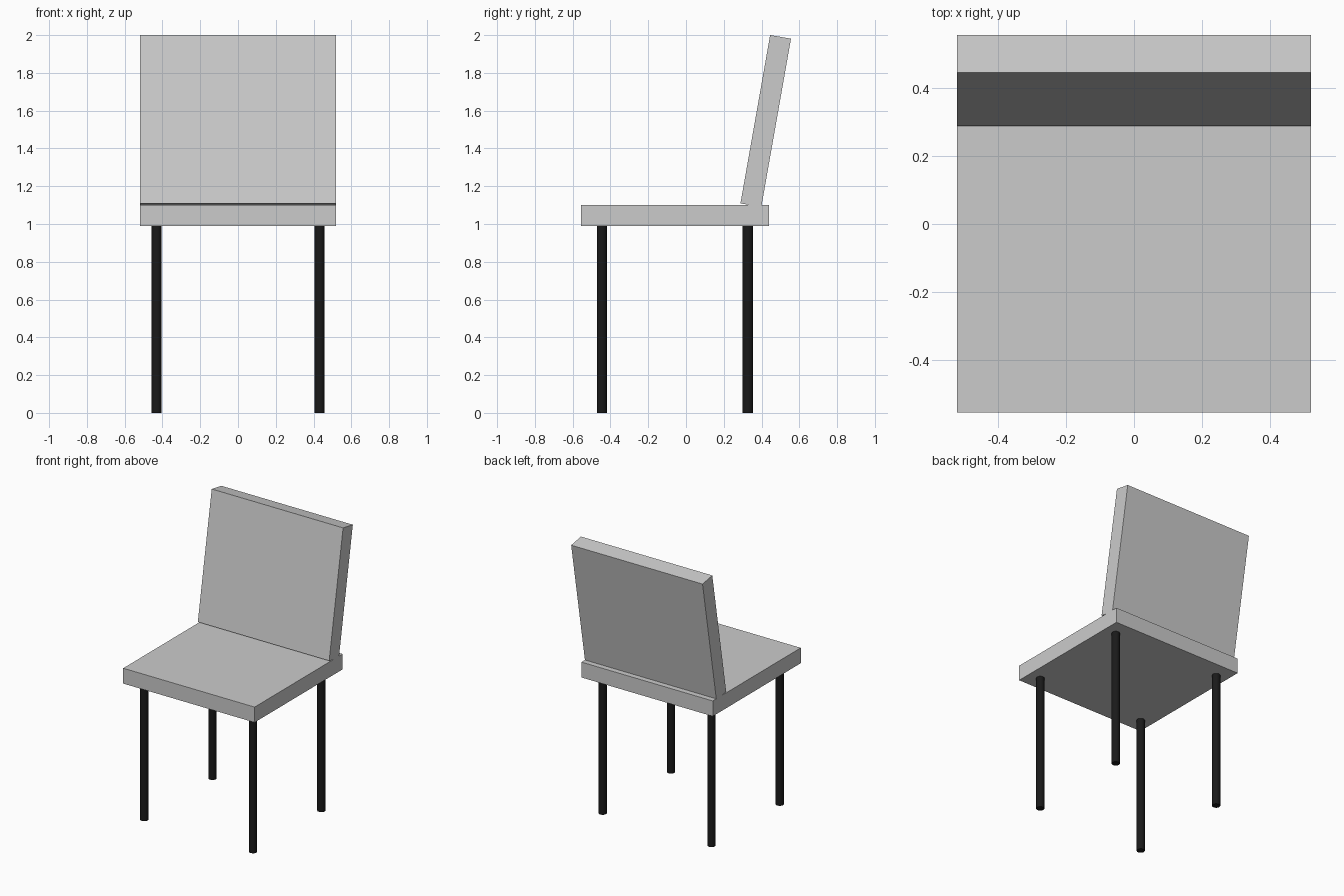
import bpy
from math import radians

if "Cube" in bpy.data.objects:
    bpy.data.objects.remove(bpy.data.objects["Cube"])


def box(name, size, loc, tilt=0):
    bpy.ops.mesh.primitive_cube_add(size=1, location=loc, rotation=(tilt, 0, 0))
    ob = bpy.context.object
    ob.name = name
    ob.scale = size
    bpy.ops.object.transform_apply(location=False, rotation=False, scale=True)
    return ob


# Seat slab and reclined back panel
box("seat", (1.04, 0.995, 0.11), (0, -0.0575, 1.045))
box("backrest", (1.04, 0.112, 0.905), (0, 0.422, 1.545), radians(-10))

# Black round legs
black = bpy.data.materials.new("black_metal")
black.diffuse_color = (0.01, 0.01, 0.01, 1)
black.use_nodes = True
black.node_tree.nodes["Principled BSDF"].inputs["Base Color"].default_value = black.diffuse_color
for row, y in (("front", -0.445), ("back", 0.327)):
    for side, x in (("left", -0.431), ("right", 0.431)):
        bpy.ops.mesh.primitive_cylinder_add(vertices=32, radius=0.027, depth=0.995,
                                            location=(x, y, 0.4975))
        leg = bpy.context.object
        leg.name = f"{row}_{side}_leg"
        leg.data.materials.append(black)
        bpy.ops.object.shade_smooth_by_angle()
